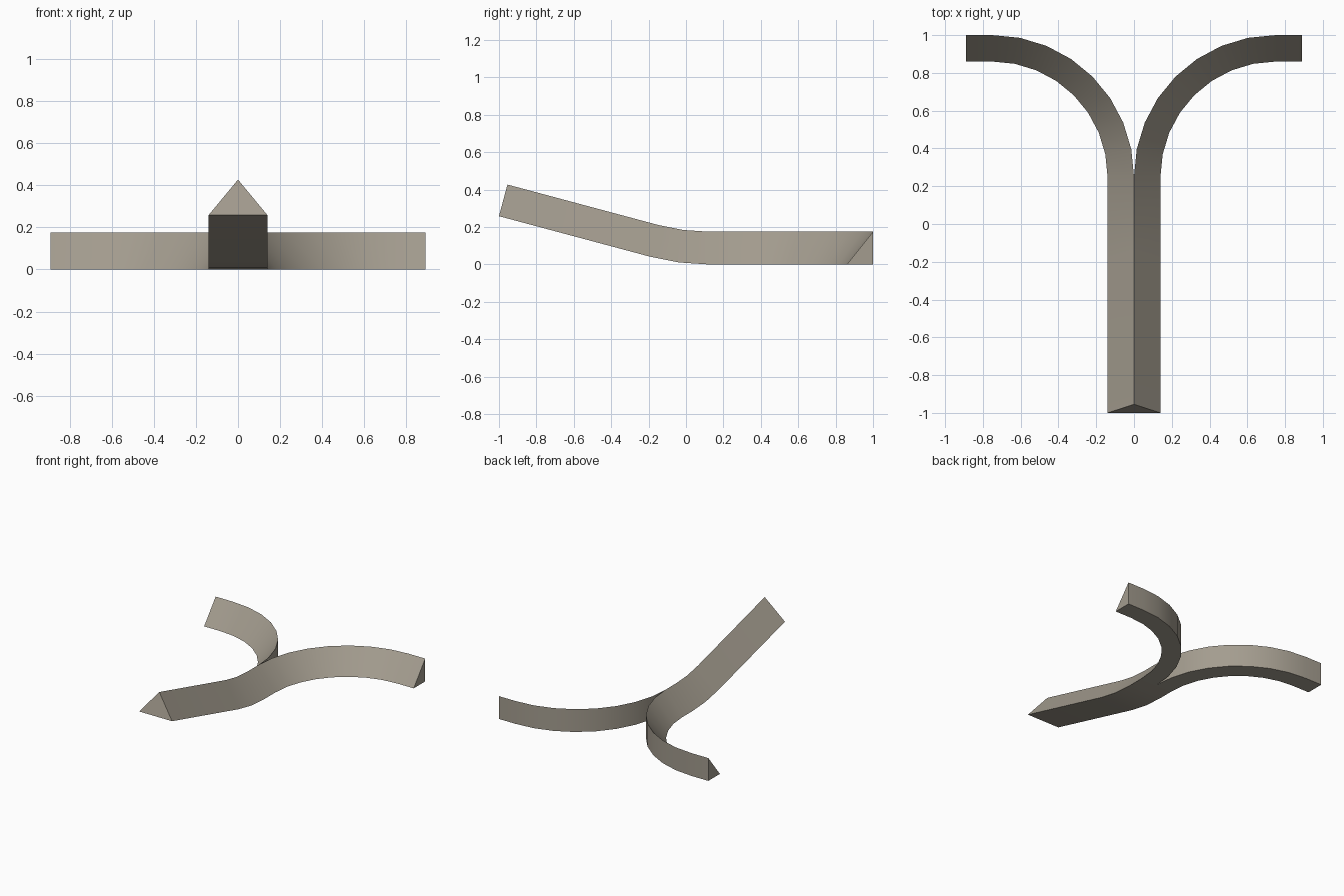
import bpy, bmesh, math
from mathutils import Vector

if "Cube" in bpy.data.objects:
    bpy.data.objects.remove(bpy.data.objects["Cube"])

W, H = 0.14, 0.175          # half width and height of the triangular section
R_TURN, Y_TURN = 0.75, 0.25  # outer radius and start of the sideways arms
R_RISE, Y_RISE = 1.2, 0.12   # radius and start of the upward bend
TILT = math.radians(15)
END_X = 0.89


def stem_station(t, extra=0.0):
    """Half section of the stem, tilted by t and pushed along the slope."""
    y = Y_RISE - R_RISE * math.sin(t) - extra * math.cos(t)
    z = R_RISE * (1 - math.cos(t)) + extra * math.sin(t)
    return [Vector((0, y, z)), Vector((W, y, z)),
            Vector((0, y + H * math.sin(t), z + H * math.cos(t)))]


def arm_station(a, extra=0.0):
    """Half section of the arm, turned sideways by angle a."""
    def at(r, z):
        return Vector((R_TURN - r * math.cos(a) + extra,
                       Y_TURN + r * math.sin(a), z))
    return [at(R_TURN, 0), at(R_TURN - W, 0), at(R_TURN, H)]


# Sections from the raised front end to the tip of the arm
run = (1 + Y_RISE - R_RISE * math.sin(TILT)) / math.cos(TILT)
stem = [stem_station(TILT, run)] + [stem_station(TILT * k / 2) for k in (2, 1, 0)]
arm = [arm_station(math.pi / 2 * k / 8) for k in range(9)]
arm.append(arm_station(math.pi / 2, END_X - R_TURN))
sections = stem + arm

# Loft both halves; the stem halves join along the middle
bm = bmesh.new()
for side in (1, -1):
    rings = [[bm.verts.new((p.x * side, p.y, p.z)) for p in s] for s in sections]
    bm.faces.new(rings[0])
    bm.faces.new(rings[-1][::-1])
    for n, (s, t) in enumerate(zip(rings, rings[1:])):
        for i, j in ((0, 1), (1, 2), (2, 0)):
            if (i, j) == (2, 0) and n < len(stem):
                continue            # no wall inside the stem
            bm.faces.new((s[j], s[i], t[i], t[j]))
bmesh.ops.remove_doubles(bm, verts=bm.verts, dist=0.0005)
bmesh.ops.recalc_face_normals(bm, faces=bm.faces)

mesh = bpy.data.meshes.new("forked_ridge")
bm.to_mesh(mesh)
bm.free()
body = bpy.data.objects.new("forked_ridge", mesh)
bpy.context.collection.objects.link(body)

# Warm grey stone
stone = bpy.data.materials.new("warm grey")
stone.diffuse_color = (0.37, 0.335, 0.275, 1)
stone.use_nodes = True
stone.node_tree.nodes["Principled BSDF"].inputs["Base Color"].default_value = stone.diffuse_color
mesh.materials.append(stone)

bpy.context.view_layer.objects.active = body
body.select_set(True)
bpy.ops.object.shade_smooth_by_angle(angle=math.radians(30))
